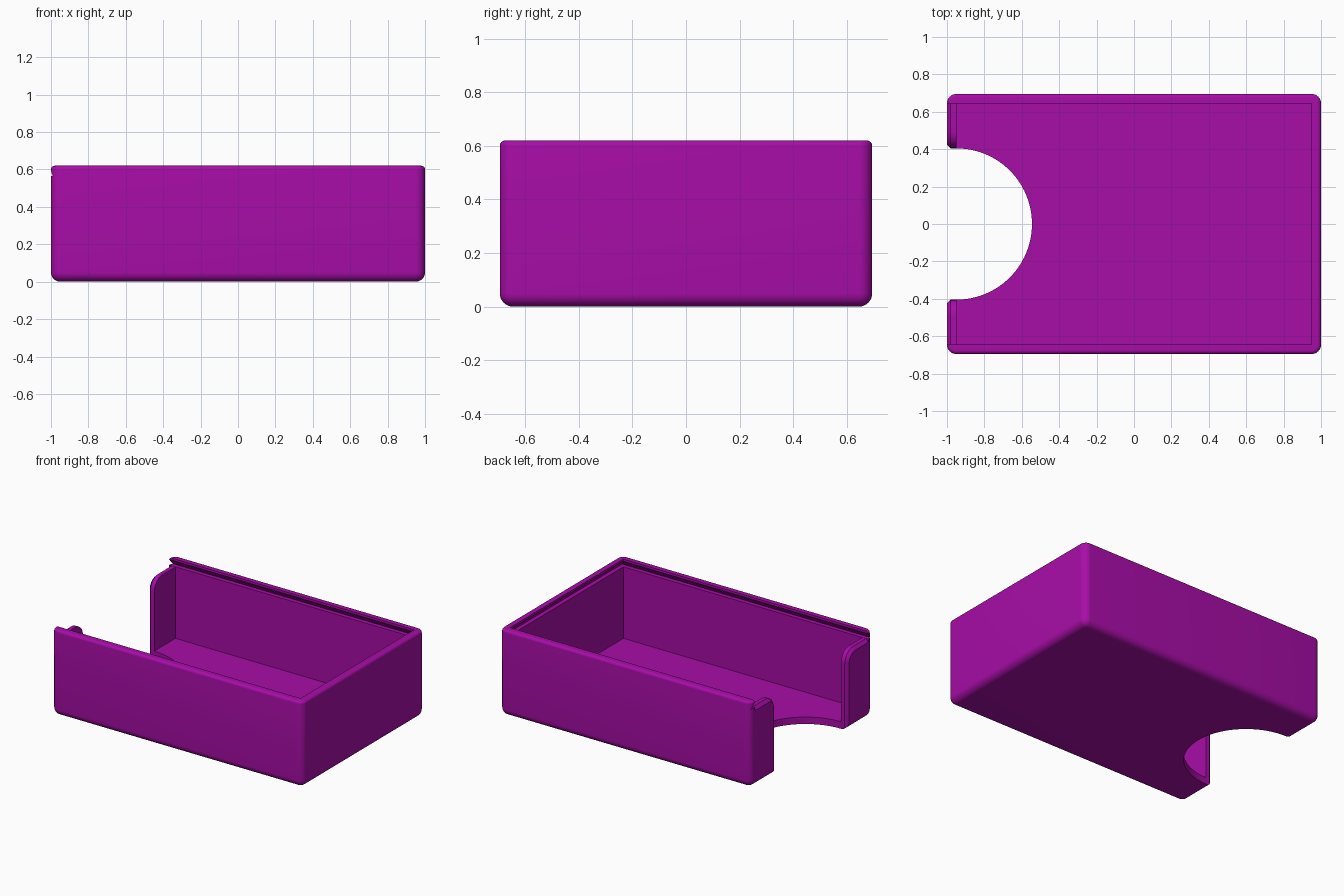
import bpy, bmesh, math

if "Cube" in bpy.data.objects:
    bpy.data.objects.remove(bpy.data.objects["Cube"])

HX, HY, H = 1.0, 0.695, 0.62     # outer half sizes and height
WALL, FLOOR = 0.05, 0.05
R = 0.05                         # outer corner radius
LEDGE = 0.565                    # floor of the lid groove
SLOT = 0.405                     # half width of the thumb opening

purple = bpy.data.materials.new("purple plastic")
purple.diffuse_color = (0.39, 0.004, 0.39, 1)
purple.use_nodes = True
purple.node_tree.nodes["Principled BSDF"].inputs["Base Color"].default_value = purple.diffuse_color


def loft(name, rings):
    """Closed solid through rings with equal point counts."""
    bm = bmesh.new()
    vs = [[bm.verts.new(p) for p in ring] for ring in rings]
    n = len(vs[0])
    for a, b in zip(vs, vs[1:]):
        for i in range(n):
            j = (i + 1) % n
            bm.faces.new((a[i], a[j], b[j], b[i]))
    bm.faces.new(vs[0][::-1])
    bm.faces.new(vs[-1])
    bmesh.ops.recalc_face_normals(bm, faces=bm.faces)
    me = bpy.data.meshes.new(name)
    bm.to_mesh(me)
    bm.free()
    me.materials.append(purple)
    ob = bpy.data.objects.new(name, me)
    bpy.context.collection.objects.link(ob)
    return ob


def round_rect(inset, z, steps=8):
    """Rounded rectangle ring, inset from the outer size."""
    r, pts = R - inset, []
    for k, (sx, sy) in enumerate(((1, 1), (-1, 1), (-1, -1), (1, -1))):
        for i in range(steps + 1):
            a = math.pi / 2 * (k + i / steps)
            pts.append((sx * (HX - R) + r * math.cos(a),
                        sy * (HY - R) + r * math.sin(a), z))
    return pts


def rect(x0, x1, hy, z):
    return [(x0, -hy, z), (x1, -hy, z), (x1, hy, z), (x0, hy, z)]


def slot_ring(x, e):
    """Thumb opening profile with rounded shoulders, enlarged by e."""
    r, top = 0.09, LEDGE - 0.001
    cy, cz = SLOT + r, top - r
    half = [(SLOT + e, -0.1)]
    for i in range(11):
        a = math.pi / 2 * i / 10
        half.append((cy - (r - e) * math.cos(a), cz + (r - e) * math.sin(a)))
    half += [(HY - WALL, top - e), (HY - WALL, 0.8)]
    return ([(x, y, z) for y, z in half] +
            [(x, -y, z) for y, z in reversed(half)])


# Outer body: large bottom rounding, small top rounding
quarter = [math.pi / 2 * i / 8 for i in range(9)]
rings = [round_rect(min(R * (1 - math.sin(a)), R - 0.001), R * (1 - math.cos(a)))
         for a in quarter]
T = 0.02
rings += [round_rect(T * (1 - math.cos(a)), H - T + T * math.sin(a)) for a in quarter]
tray = loft("tray", rings)

# Inner cavity
ix, iy = HX - WALL, HY - WALL
cavity = loft("cavity_cutter", [rect(-ix, ix, iy, FLOOR), rect(-ix, ix, iy, LEDGE + 0.01)])

# Dovetail groove for a sliding lid, open at the left end
g = 0.03
groove = loft("groove_cutter", [rect(-1.2, ix + g, iy + g, LEDGE),
                                rect(-1.2, ix, iy, 0.605),
                                rect(-1.2, ix, iy, 0.8)])

# Opening in the left wall, with softened outer edges
E = 0.02
opening = loft("opening_cutter",
               [slot_ring(-1.1, E)] +
               [slot_ring(-HX + E * math.sin(a), E * (1 - math.sin(a))) for a in quarter] +
               [slot_ring(-ix + 0.001, 0)])

# Round thumb cutout through the floor
thumb = loft("thumb_cutter", [[(-ix + (SLOT - 0.0005) * math.cos(math.tau * i / 96),
                                (SLOT - 0.0005) * math.sin(math.tau * i / 96), z)
                               for i in range(96)] for z in (-0.1, 0.2)])

bpy.context.view_layer.objects.active = tray
tray.select_set(True)
for cutter in (cavity, groove, opening, thumb):
    mod = tray.modifiers.new(cutter.name, 'BOOLEAN')
    mod.operation = 'DIFFERENCE'
    mod.solver = 'EXACT'
    mod.object = cutter
    bpy.ops.object.modifier_apply(modifier=mod.name)
    bpy.data.objects.remove(cutter)

bpy.ops.object.shade_smooth_by_angle(angle=math.radians(30))
